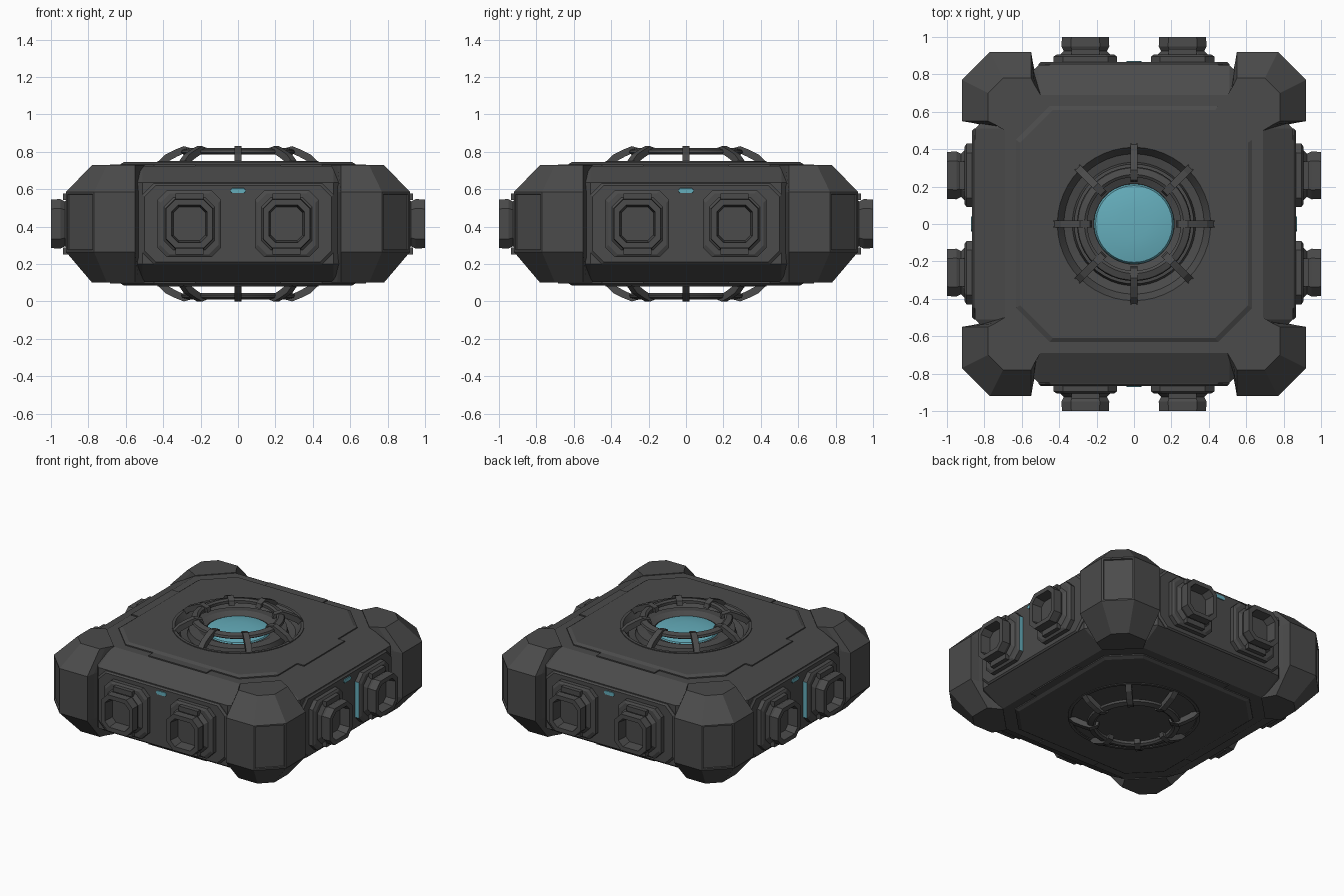
import bpy, bmesh, math
from mathutils import Matrix, Vector

if "Cube" in bpy.data.objects:
    bpy.data.objects.remove(bpy.data.objects["Cube"])

MID = 0.415  # height of the horizontal mirror plane


def material(name, rgb):
    m = bpy.data.materials.new(name)
    m.diffuse_color = (*rgb, 1)
    m.use_nodes = True
    m.node_tree.nodes["Principled BSDF"].inputs["Base Color"].default_value = m.diffuse_color
    return m


GREY = material("dark_grey", (0.07, 0.07, 0.07))
CYAN = material("cyan_glow", (0.13, 0.42, 0.50))
FLIP = Matrix.Translation((0, 0, 2 * MID)) @ Matrix.Diagonal((1, 1, -1, 1))


def finish(name, bm, mats=(GREY,), mtx=Matrix(), smooth=None):
    bm.transform(mtx)
    bmesh.ops.recalc_face_normals(bm, faces=bm.faces)
    me = bpy.data.meshes.new(name)
    bm.to_mesh(me)
    bm.free()
    for m in mats:
        me.materials.append(m)
    ob = bpy.data.objects.new(name, me)
    bpy.context.collection.objects.link(ob)
    if smooth:
        bpy.context.view_layer.objects.active = ob
        ob.select_set(True)
        bpy.ops.object.shade_smooth_by_angle(angle=math.radians(smooth))
        ob.select_set(False)
    return ob


def loft(rings, caps=True):
    bm = bmesh.new()
    vs = [[bm.verts.new(p) for p in r] for r in rings]
    n = len(vs[0])
    for a, b in zip(vs, vs[1:]):
        for i in range(n):
            bm.faces.new((a[i], a[(i + 1) % n], b[(i + 1) % n], b[i]))
    if caps:
        bm.faces.new(vs[0])
        bm.faces.new(vs[-1])
    bmesh.ops.recalc_face_normals(bm, faces=bm.faces)
    return bm


def revolve(profile, closed=False, n=48):
    rings = [[(r * math.cos(2 * math.pi * i / n), r * math.sin(2 * math.pi * i / n), z)
              for i in range(n)] for r, z in profile]
    if closed:
        rings.append(rings[0])
    bm = loft(rings, caps=False)
    bmesh.ops.remove_doubles(bm, verts=bm.verts, dist=1e-5)
    return bm


def octagon(hx, hy, c):
    return [(hx, -hy + c), (hx, hy - c), (hx - c, hy), (-hx + c, hy),
            (-hx, hy - c), (-hx, -hy + c), (-hx + c, -hy), (hx - c, -hy)]


def slab(levels):
    """Stacked octagons: (half size, chamfer, z)."""
    return loft([[(x, y, z) for x, y in octagon(h, h, c)] for h, c, z in levels])


def wall(levels, cx=0, cz=MID):
    """Octagons stacked outward (-y): (half width, half height, chamfer, distance)."""
    return loft([[(cx + x, -d, cz + z) for x, z in octagon(hx, hz, c)] for hx, hz, c, d in levels])


def box(x0, x1, y0, y1, z0, z1):
    return loft([[(x0, y0, z), (x1, y0, z), (x1, y1, z), (x0, y1, z)] for z in (z0, z1)])


# Main body with a raised plate on top and bottom
core = finish("main_body", slab([(0.69, 0.18, 0.105), (0.85, 0.34, 0.20),
                                 (0.85, 0.34, 0.635), (0.69, 0.18, 0.725)]))
plates = [finish("face_plate", slab([(0.63, 0.18, 0.69), (0.63, 0.18, 0.733), (0.61, 0.175, 0.745)]), mtx=m)
          for m in (Matrix(), FLIP)]

# Round wells cut into both faces
for m, plate in zip((Matrix(), FLIP), plates):
    cutter = finish("well_cutter", revolve([(0, 0.62), (0.42, 0.62), (0.42, 0.9), (0, 0.9)]), mtx=m)
    cutter.hide_render = True
    cutter.hide_viewport = True
    for ob in (core, plate):
        mod = ob.modifiers.new("well", "BOOLEAN")
        mod.operation = "DIFFERENCE"
        mod.solver = "EXACT"
        mod.object = cutter

for m in (Matrix(), FLIP):
    # Stepped well lining and glowing lens
    finish("well_lining", revolve([(0.43, 0.735), (0.43, 0.75), (0.41, 0.75), (0.375, 0.70), (0.33, 0.69),
                                   (0.32, 0.73), (0.26, 0.735), (0.215, 0.715), (0.21, 0.66)]),
           mtx=m, smooth=25)
    finish("lens", revolve([(0.215, 0.70), (0.205, 0.72), (0.15, 0.732), (0.08, 0.738), (0, 0.74)]),
           (CYAN,), m, 40)
    # Cage ring and eight struts
    finish("cage_ring", revolve([(0.25, 0.79), (0.25, 0.81), (0.265, 0.82), (0.30, 0.81),
                                 (0.305, 0.795), (0.29, 0.785)], True), mtx=m, smooth=30)
    path = [(0.235, 0.785, 0.815), (0.29, 0.795, 0.83), (0.335, 0.775, 0.812),
            (0.39, 0.745, 0.785), (0.435, 0.70, 0.74)]
    for k in range(8):
        rings = [[(r, -0.02, zt), (r, 0.02, zt), (r - 0.01, 0.02, zb), (r - 0.01, -0.02, zb)]
                 for r, zb, zt in path]
        finish("cage_strut", loft(rings), mtx=m @ Matrix.Rotation(k * math.pi / 4, 4, "Z"))

# Corner armour outline at its widest and at its top
wide = [(0.50, 0.69), (0.54, 0.86), (0.55, 0.92), (0.77, 0.92),
        (0.92, 0.77), (0.92, 0.55), (0.86, 0.54), (0.69, 0.50)]
narrow = [(0.50, 0.69), (0.53, 0.74), (0.55, 0.78), (0.70, 0.78),
          (0.78, 0.70), (0.78, 0.55), (0.74, 0.53), (0.69, 0.50)]
diagonal = Vector((1, 1, 0)).normalized()

for k in range(4):
    turn = Matrix.Rotation(k * math.pi / 2, 4, "Z")

    # Corner block with a recessed panel on its diagonal face
    bm = loft([[(x, y, z) for x, y in o] for o, z in
               ((narrow, 0.10), (wide, 0.265), (wide, 0.585), (narrow, 0.73))])
    face = [f for f in bm.faces if f.normal.dot(diagonal) > 0.99]
    bmesh.ops.inset_region(bm, faces=face, thickness=0.015, depth=0)
    bmesh.ops.inset_region(bm, faces=face, thickness=0.004, depth=-0.01)
    finish("corner_block", bm, mtx=turn)

    # Side panel and its small indicator light
    finish("side_panel", wall([(0.51, 0.215, 0.06, 0.84), (0.51, 0.215, 0.06, 0.855),
                               (0.50, 0.205, 0.06, 0.865)]), mtx=turn)
    finish("indicator_light", wall([(0.042, 0.014, 0.01, 0.86), (0.04, 0.013, 0.01, 0.871)], 0, 0.592),
           (CYAN,), turn)

    # Raised trim on the sloping frame, top and bottom
    for m in (Matrix(), FLIP):
        finish("frame_trim", box(-0.23, 0.23, -0.685, -0.62, 0.70, 0.733), mtx=m @ turn)

    for s in (-1, 1):
        # Port base plate, inner edge glows on the left and right sides
        bm = wall([(0.17, 0.178, 0.05, 0.855), (0.17, 0.178, 0.05, 0.895), (0.155, 0.163, 0.05, 0.905)], s * 0.26)
        if k % 2:
            for f in bm.faces:
                if f.normal.x * s < -0.99:
                    f.material_index = 1
        finish("port_base", bm, (GREY, CYAN), turn)
        # Hollow octagonal port
        finish("port", wall([(0.14, 0.145, 0.05, 0.90), (0.115, 0.12, 0.045, 0.925), (0.128, 0.132, 0.05, 0.95),
                             (0.125, 0.13, 0.05, 1.0), (0.095, 0.10, 0.035, 1.0),
                             (0.085, 0.09, 0.03, 0.93)], s * 0.26), mtx=turn)
        # Clips above and below the port
        for z in (-0.145, 0.145):
            finish("port_clip", box(s * 0.26 - 0.075, s * 0.26 + 0.075, -0.935, -0.89,
                                    MID + z - 0.018, MID + z + 0.018), mtx=turn)
